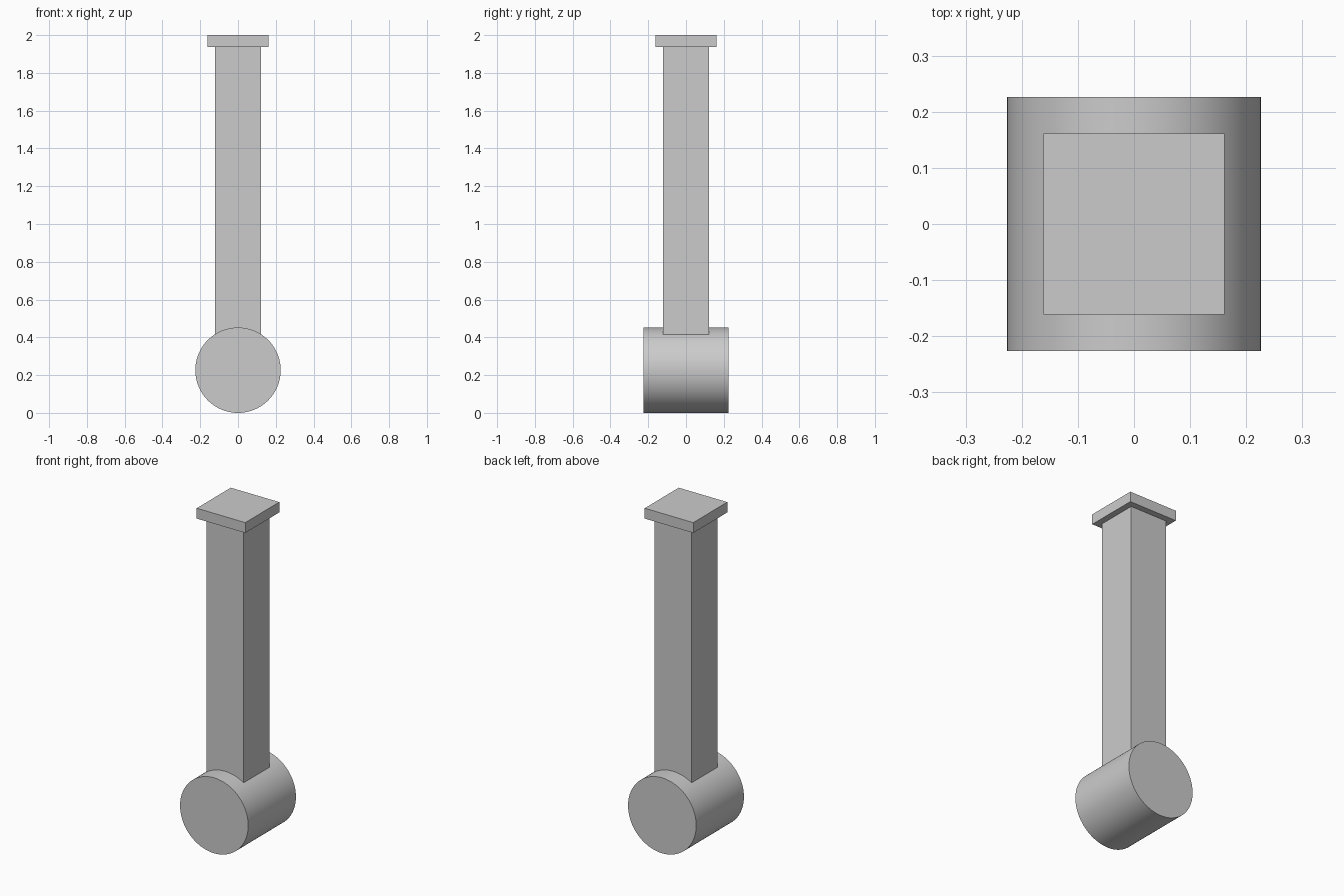
import bpy
import math

if "Cube" in bpy.data.objects:
    bpy.data.objects.remove(bpy.data.objects["Cube"])

R = 0.226  # head radius and half length


def box(name, half, z0, z1):
    bpy.ops.mesh.primitive_cube_add(size=1, location=(0, 0, (z0 + z1) / 2))
    ob = bpy.context.object
    ob.name = name
    ob.scale = (2 * half, 2 * half, z1 - z0)
    bpy.ops.object.transform_apply(location=False, rotation=False, scale=True)
    return ob


# Round head lying along y
bpy.ops.mesh.primitive_cylinder_add(vertices=96, radius=R, depth=2 * R,
                                    location=(0, 0, R),
                                    rotation=(math.pi / 2, 0, 0))
head = bpy.context.object
head.name = "head"
bpy.ops.object.shade_smooth_by_angle(angle=math.radians(30))

# Square handle, slightly sunk into the head
box("handle", 0.123, 0.40, 1.94)

# Square end cap
box("end_cap", 0.161, 1.938, 2.0)
